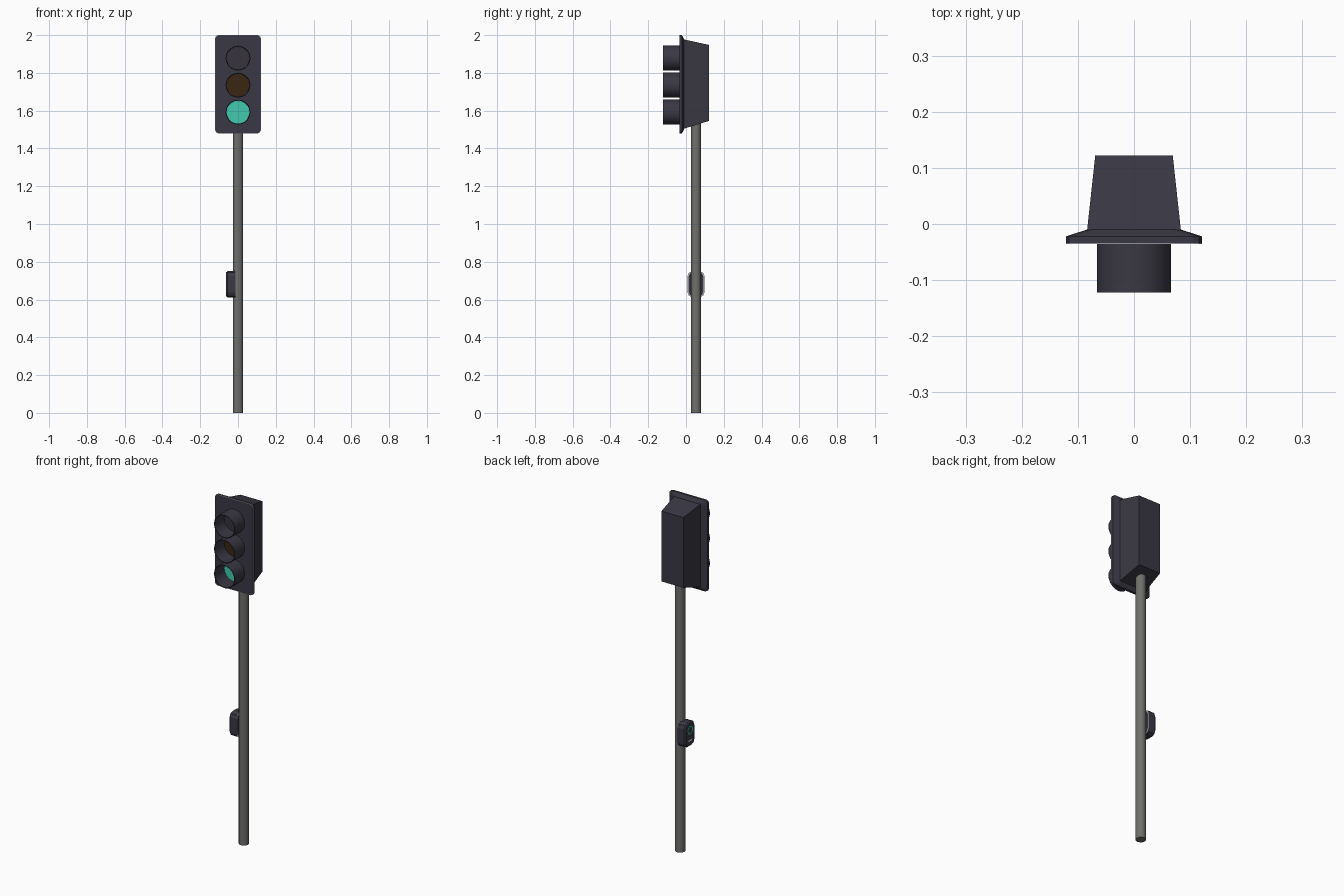
import bpy, bmesh, math

if "Cube" in bpy.data.objects:
    bpy.data.objects.remove(bpy.data.objects["Cube"])


def mat(name, r, g, b):
    m = bpy.data.materials.new(name)
    m.diffuse_color = (r, g, b, 1)
    m.use_nodes = True
    m.node_tree.nodes["Principled BSDF"].inputs["Base Color"].default_value = m.diffuse_color
    return m


DARK = mat("dark housing", 0.042, 0.039, 0.056)
GREY = mat("pole grey", 0.16, 0.16, 0.15)
RED = mat("unlit red lens", 0.040, 0.034, 0.045)
AMBER = mat("unlit amber lens", 0.040, 0.019, 0.006)
GREEN = mat("lit green lens", 0.055, 0.58, 0.43)
WHITE = mat("pale trim", 0.75, 0.82, 0.85)


def rect(hw, z0, z1, c):
    """Chamfered rectangle outline in (u, z)."""
    b = c * 0.3
    pts = []
    for su, z, sz in ((1, z0, 1), (1, z1, -1), (-1, z1, -1), (-1, z0, 1)):
        corner = [(su * (hw - c), z), (su * (hw - b), z + sz * b), (su * hw, z + sz * c)]
        if su * sz < 0:
            corner.reverse()
        pts += corner if c else [(su * hw, z)]
    return pts


def circle(r, zc, n, turn=0):
    return [(r * math.cos(2 * math.pi * (i + turn) / n),
             zc + r * math.sin(2 * math.pi * (i + turn) / n)) for i in range(n)]


def loft(name, sections, m, axis="y", offset=0, caps=True, smooth=False):
    """Skin outlines of equal point count placed at positions along an axis."""
    bm = bmesh.new()
    rings = []
    for pos, pts in sections:
        rings.append([bm.verts.new((u, pos, z) if axis == "y" else (pos, u + offset, z))
                      for u, z in pts])
    n = len(rings[0])
    for a, b in zip(rings, rings[1:]):
        for i in range(n):
            j = (i + 1) % n
            bm.faces.new((a[i], a[j], b[j], b[i]))
    if caps:
        bm.faces.new(rings[0])
        bm.faces.new(rings[-1])
    bmesh.ops.remove_doubles(bm, verts=bm.verts, dist=1e-6)
    bmesh.ops.recalc_face_normals(bm, faces=bm.faces)
    me = bpy.data.meshes.new(name)
    bm.to_mesh(me)
    bm.free()
    me.materials.append(m)
    ob = bpy.data.objects.new(name, me)
    bpy.context.collection.objects.link(ob)
    if smooth:
        bpy.ops.object.select_all(action="DESELECT")
        ob.select_set(True)
        bpy.context.view_layer.objects.active = ob
        bpy.ops.object.shade_smooth_by_angle(angle=math.radians(35))
    return ob


# Backing plate with sloped rear, and its thin pale edge trim
loft("backing_plate", [(-0.034, rect(0.121, 1.48, 2.0, 0.016)),
                       (-0.022, rect(0.121, 1.48, 2.0, 0.016)),
                       (-0.010, rect(0.084, 1.50, 1.98, 0.016))], DARK)
outer = rect(0.121, 1.48, 2.0, 0.016)
inner = rect(0.119, 1.482, 1.998, 0.016)
loft("plate_edge_trim", [(-0.034, outer), (-0.0355, outer), (-0.0355, inner),
                         (-0.034, inner), (-0.034, outer)], WHITE, caps=False)

# Tapered signal housing
loft("signal_housing", [(-0.015, rect(0.084, 1.503, 1.978, 0)),
                        (0.1225, rect(0.069, 1.546, 1.948, 0))], DARK)

# Lamps: open tube visor and lens disc
for label, zc, m in (("top", 1.878, RED), ("middle", 1.735, AMBER), ("bottom", 1.592, GREEN)):
    ro, ri = circle(0.066, zc, 20), circle(0.062, zc, 20)
    loft(label + "_visor", [(-0.030, ro), (-0.1225, ro), (-0.1225, ri),
                            (-0.030, ri), (-0.030, ro)], DARK, caps=False, smooth=True)
    loft(label + "_lens", [(-0.032, ri), (-0.038, circle(0.061, zc, 20))], m)

# Pole
bpy.ops.mesh.primitive_cylinder_add(vertices=12, radius=0.027, depth=1.56,
                                    location=(0, 0.053, 0.78))
pole = bpy.context.object
pole.name = "pole"
pole.data.materials.append(GREY)
bpy.ops.object.shade_smooth_by_angle(angle=math.radians(35))

# Push button box on the left of the pole
Y = 0.053
loft("button_box", [(-0.016, rect(0.045, 0.612, 0.75, 0.026)),
                    (-0.056, rect(0.045, 0.612, 0.75, 0.026)),
                    (-0.063, rect(0.039, 0.618, 0.744, 0.024))], DARK, "x", Y)
outer = rect(0.045, 0.612, 0.75, 0.026)
inner = rect(0.040, 0.617, 0.745, 0.024)
loft("box_rear_trim", [(-0.016, outer), (-0.0145, outer), (-0.0145, inner),
                       (-0.016, inner), (-0.016, outer)], WHITE, "x", Y, caps=False)

# Button face: green ring above, pale bar below
bo, bi = circle(0.024, 0.705, 16), circle(0.017, 0.705, 16)
loft("button_ring", [(-0.062, bo), (-0.0645, bo), (-0.0645, bi), (-0.062, bi),
                     (-0.062, bo)], GREEN, "x", Y, caps=False)
loft("button_bar", [(-0.062, rect(0.016, 0.642, 0.652, 0)),
                    (-0.0645, rect(0.016, 0.642, 0.652, 0))], WHITE, "x", Y)
